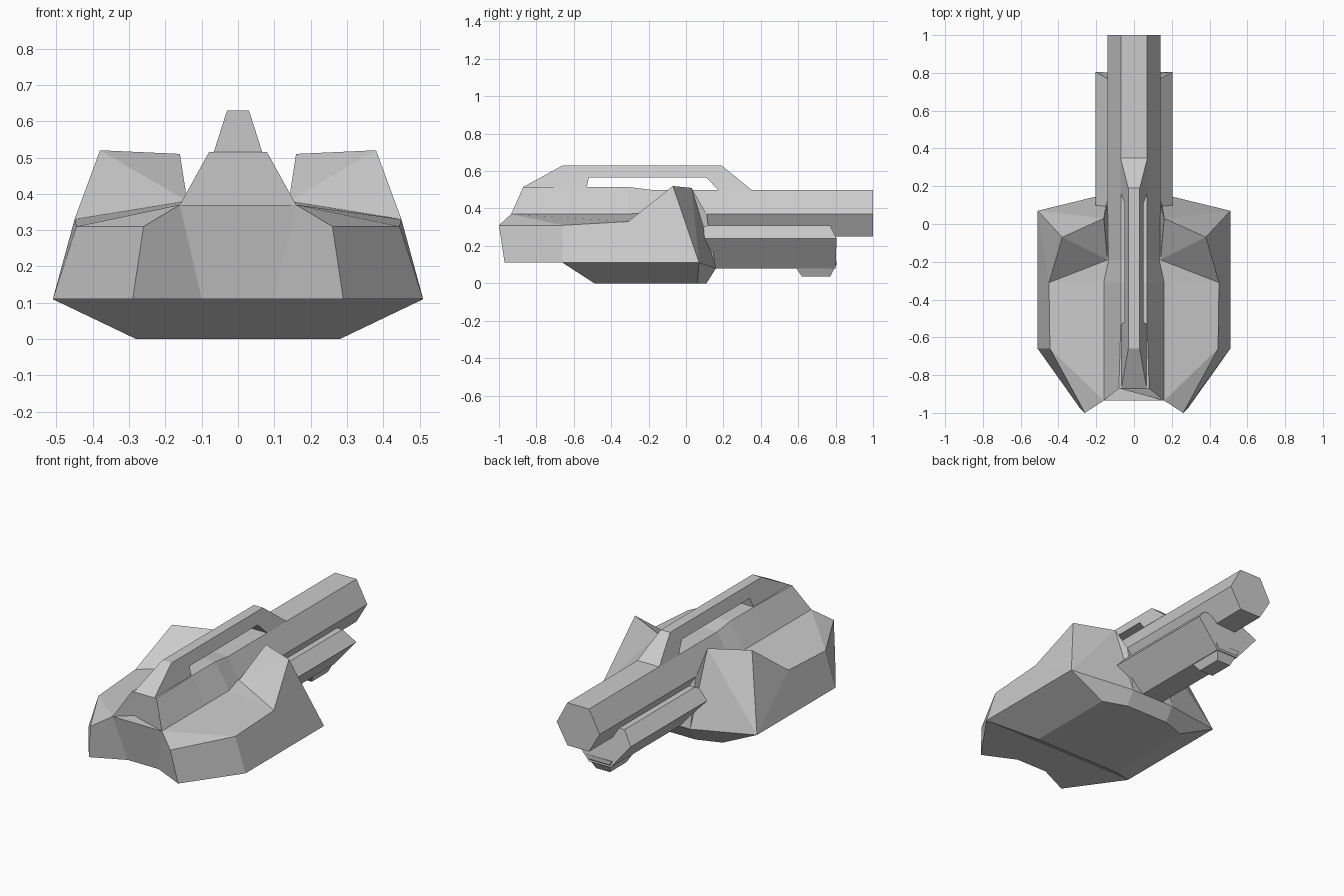
import bpy, bmesh

if "Cube" in bpy.data.objects:
    bpy.data.objects.remove(bpy.data.objects["Cube"])


def make(name, verts, faces):
    me = bpy.data.meshes.new(name)
    bm = bmesh.new()
    vs = [bm.verts.new(v) for v in verts]
    for f in faces:
        bm.faces.new([vs[i] for i in f])
    bmesh.ops.recalc_face_normals(bm, faces=bm.faces)
    bm.to_mesh(me)
    bm.free()
    ob = bpy.data.objects.new(name, me)
    bpy.context.collection.objects.link(ob)
    return ob


def loft(name, halves, closed=False):
    """Skin sections; each is a right-hand half outline (x, y, z), mirrored in x."""
    rings = [h + [(-x, y, z) for x, y, z in reversed(h)] for h in halves]
    n, m = len(rings[0]), len(rings)
    faces = []
    for s in range(m if closed else m - 1):
        t = (s + 1) % m
        for i in range(n):
            j = (i + 1) % n
            faces.append((s * n + i, s * n + j, t * n + j, t * n + i))
    if not closed:
        faces += [tuple(range(n)), tuple(range((m - 1) * n, m * n))]
    return make(name, [v for r in rings for v in r], faces)


# Faceted turret hull: named corners of the right half
P = dict(
    a=(.26, -1, .31), b=(.29, -.97, .11), c=(.10, -.88, .11), d=(.16, -.935, .37),
    e=(.445, -.66, .31), f=(.45, -.31, .33), g=(.51, -.66, .11), h=(.51, .07, .11),
    i=(.38, -.07, .52), j=(.16, .03, .51), k=(.16, -.31, .37), l=(.14, -.19, .38),
    m=(.14, .11, .37), n=(.14, .16, .08), o=(.28, -.49, 0), p=(.28, .06, 0),
    q=(.14, .11, 0))
keys = list(P)
N = len(keys)
verts = [P[k] for k in keys] + [(-P[k][0], P[k][1], P[k][2]) for k in keys]
# side faces are mirrored; each centre strip spans left to right
sides = "abge eghf fhi ihj jhn jnm aed defk kfl fil lij ljm adcb bcg goph hpqn"
strips = "dc cg go op pq qn nm ml lk kd"
faces = []
for word in sides.split():
    idx = [keys.index(ch) for ch in word]
    faces += [idx, [t + N for t in reversed(idx)]]
for word in strips.split():
    u, v = [keys.index(ch) for ch in word]
    faces.append([u, v, v + N, u + N])
make("turret_hull", verts, faces)

# Central spine running into the hexagonal barrel
spine = [
    [(.08, -.87, .515), (.16, -.935, .37), (.07, -.85, .25)],
    [(.07, -.53, .515), (.16, -.53, .37), (.07, -.53, .25)],
    [(.07, -.31, .515), (.16, -.31, .37), (.07, -.31, .25)],
]
spine += [[(.07, y, .5), (.14, y, .37), (.07, y, .25)] for y in (-.19, 1)]
loft("spine_and_barrel", spine)

# Top rail arching over an open slot, narrowing upward
outer = [(-.87, .515), (-.66, .63), (.19, .63), (.35, .5)]
inner = [(-.53, .515), (-.52, .565), (.11, .565), (.17, .5)]


def half_width(z):
    return .03 + (.63 - z) * .32


loft("top_rail", [[(half_width(z), y, z) for y, z in pair]
                  for pair in zip(outer, inner)])

# Cradle under the barrel
loft("barrel_cradle", [
    [(.14, .05, .31), (.205, .05, .24), (.07, .05, .08)],
    [(.14, .77, .31), (.205, .805, .24), (.07, .80, .08)]])

# Small foot below the cradle's end
loft("cradle_foot", [
    [(.08, .58, .11), (.07, .59, .08)],
    [(.08, .62, .11), (.045, .62, .035)],
    [(.08, .77, .11), (.045, .77, .035)],
    [(.08, .805, .12), (.07, .805, .10)]])
